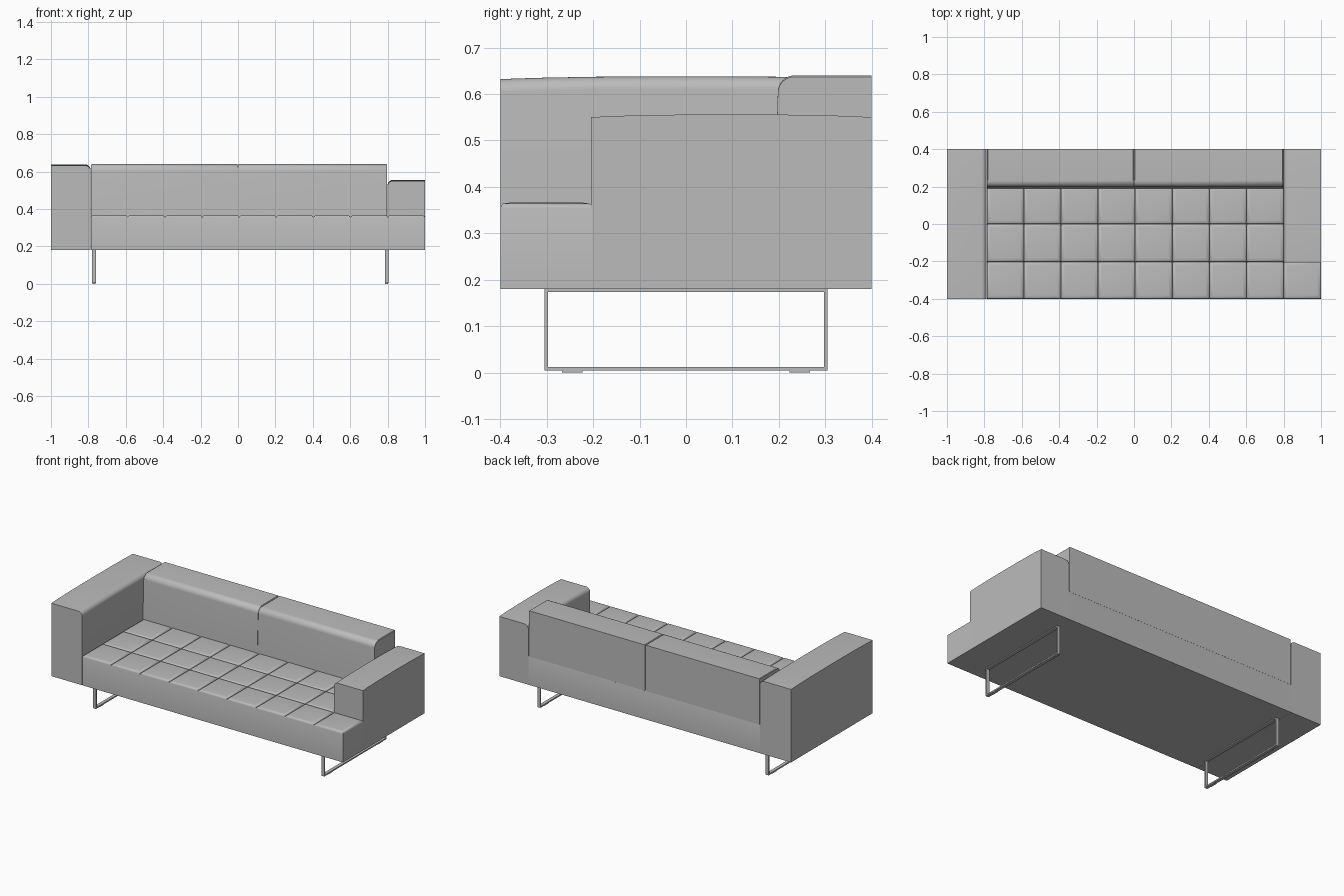
import bpy, bmesh
from math import sin, cos, pi

if "Cube" in bpy.data.objects:
    bpy.data.objects.remove(bpy.data.objects["Cube"])

GREY = (0.5, 0.5, 0.5, 1)
grey = bpy.data.materials.new("grey")
grey.use_nodes = True
grey.diffuse_color = GREY
grey.node_tree.nodes["Principled BSDF"].inputs["Base Color"].default_value = GREY


def finish(name, bm, smooth=True):
    bmesh.ops.recalc_face_normals(bm, faces=bm.faces[:])
    mesh = bpy.data.meshes.new(name)
    bm.to_mesh(mesh)
    bm.free()
    mesh.materials.append(grey)
    obj = bpy.data.objects.new(name, mesh)
    bpy.context.collection.objects.link(obj)
    if smooth:
        bpy.ops.object.select_all(action="DESELECT")
        obj.select_set(True)
        bpy.context.view_layer.objects.active = obj
        bpy.ops.object.shade_smooth_by_angle(angle=pi / 5)
    return obj


def box(bm, x0, x1, y0, y1, z0, z1):
    for v in bmesh.ops.create_cube(bm, size=1)["verts"]:
        v.co = ((x0 + x1) / 2 + v.co.x * (x1 - x0),
                (y0 + y1) / 2 + v.co.y * (y1 - y0),
                (z0 + z1) / 2 + v.co.z * (z1 - z0))


def rounded_profile(plain, foot, top_side, bottom, top, radius, steps=8):
    """Upright section with one rounded upper corner on the foot/top_side edge."""
    s = 1 if plain > top_side else -1
    points = [(plain, bottom), (foot, bottom)]
    for i in range(steps + 1):
        a = pi / 2 * i / steps
        points.append((top_side + s * radius * (1 - cos(a)), top - radius * (1 - sin(a))))
    return points + [(plain, top)]


def loft(name, profile, stations, place):
    """Sweep a section along stations of (position, drop of the upper edge)."""
    bm = bmesh.new()
    middle = sum(z for _, z in profile[:2]) / 2 + 0.1
    rings = [[bm.verts.new(place(t, u, z - (drop if z > middle else 0)))
              for u, z in profile] for t, drop in stations]
    n = len(profile)
    for a, b in zip(rings, rings[1:]):
        for i in range(n):
            j = (i + 1) % n
            bm.faces.new((a[i], a[j], b[j], b[i]))
    bm.faces.new(rings[0])
    bm.faces.new(rings[-1])
    return finish(name, bm)


def crowned(start, end, drop):
    """Stations whose upper edge sinks gently towards both ends."""
    length = end - start
    return [(start + length * f, drop * abs(2 * f - 1) ** 3)
            for f in (0, 0.03, 0.1, 0.25, 0.5, 0.75, 0.9, 0.97, 1)]


# Seat: L-shaped block with a tufted top
xs = [-0.787 + i * 0.1984 for i in range(9)] + [1.0]
ys = [-0.4, -0.202, 0, 0.2, 0.4]
bm = bmesh.new()
grid = {(i, j): bm.verts.new((x, y, 0.354))
        for i, x in enumerate(xs) for j, y in enumerate(ys)}
tiles = [bm.faces.new((grid[i, j], grid[i + 1, j], grid[i + 1, j + 1], grid[i, j + 1]))
         for i in range(9) for j in range(4) if i < 8 or j == 0]
loose = [v for v in bm.verts if not v.link_faces]
bmesh.ops.delete(bm, geom=loose, context="VERTS")
rim = [e for e in bm.edges if e.is_boundary]
skirt = bmesh.ops.extrude_edge_only(bm, edges=rim)["geom"]
for v in skirt:
    if isinstance(v, bmesh.types.BMVert):
        v.co.z = 0.18
lower = [e for e in skirt if isinstance(e, bmesh.types.BMEdge)
         and all(v.co.z < 0.2 for v in e.verts)]
bmesh.ops.contextual_create(bm, geom=lower)
bmesh.ops.recalc_face_normals(bm, faces=bm.faces[:])
for width, height in ((0.003, 0.006), (0.006, 0.004), (0.02, 0.002)):
    bmesh.ops.inset_individual(bm, faces=tiles, thickness=width, depth=height)
finish("seat", bm)

# Armrests: a tall full-depth one and a lower, shorter one
loft("right_armrest", rounded_profile(-1.0, -0.788, -0.788, 0.18, 0.638, 0.028),
     crowned(-0.4, 0.4, 0.006), lambda t, u, z: (u, t, z))
loft("left_armrest", rounded_profile(1.0, 0.8, 0.8, 0.18, 0.556, 0.028),
     crowned(-0.205, 0.4, 0.006), lambda t, u, z: (u, t, z))

# Back cushions
for name, x0, x1 in (("right_back_cushion", -0.785, -0.001),
                     ("left_back_cushion", 0.001, 0.797)):
    loft(name, rounded_profile(0.4, 0.19, 0.198, 0.356, 0.64, 0.035),
         [(x0, 0.003), (x0 + 0.004, 0), (x1 - 0.004, 0), (x1, 0.003)],
         lambda t, u, z: (t, u, z))

# Sled legs: rectangular bar frames with glide pads
for name, x in (("right_leg", -0.77), ("left_leg", 0.795)):
    x0, x1 = x - 0.01, x + 0.01
    bm = bmesh.new()
    for z in (0.004, 0.174):
        box(bm, x0, x1, -0.305, 0.305, z, z + 0.008)
    for side in (-1, 1):
        box(bm, x0, x1, side * 0.301 - 0.004, side * 0.301 + 0.004, 0.012, 0.174)
        box(bm, x0 + 0.002, x1 - 0.002, side * 0.245 - 0.022, side * 0.245 + 0.022, 0, 0.004)
    finish(name, bm, smooth=False)
